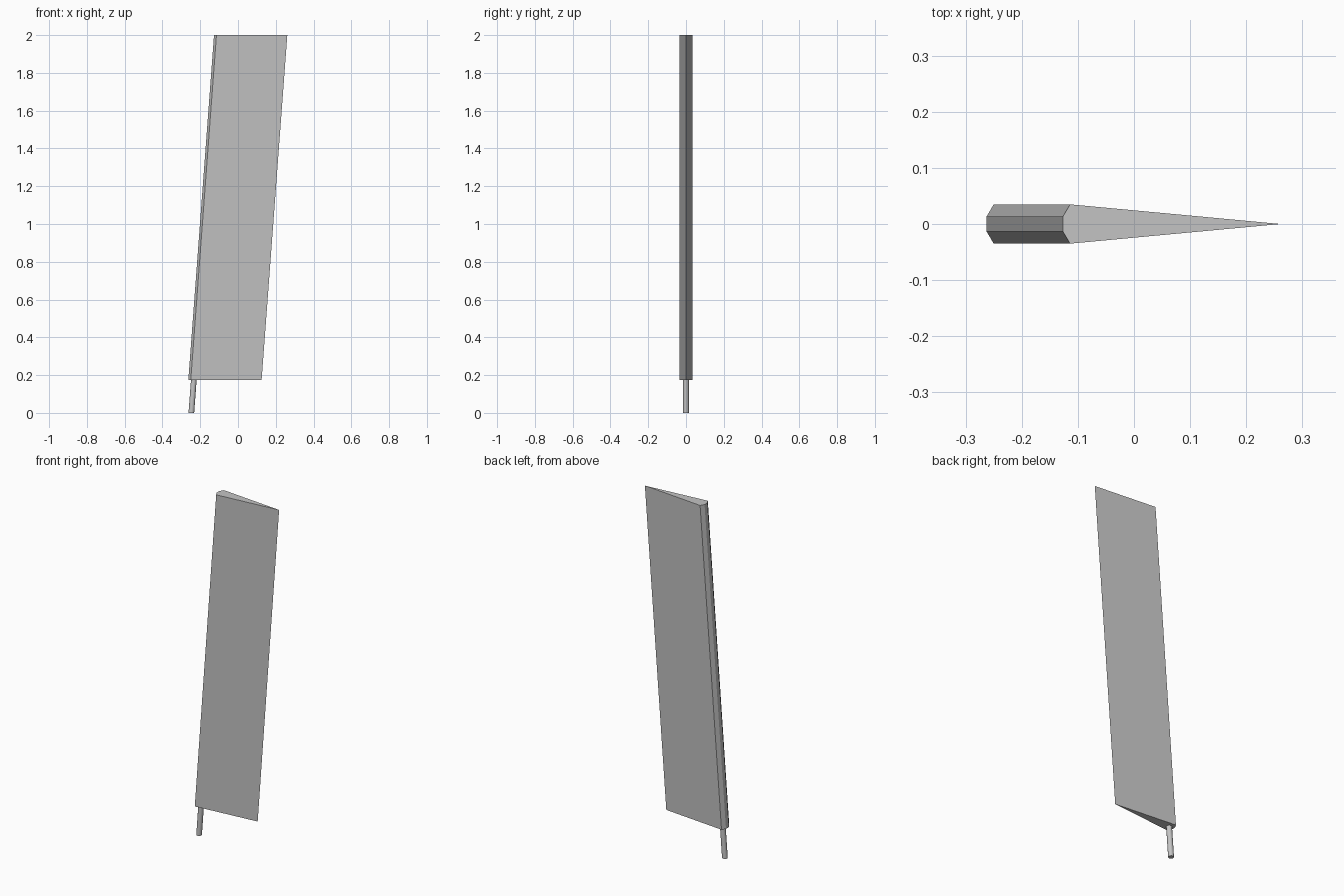
import bpy, bmesh, math

cube = bpy.data.objects.get("Cube")
if cube:
    bpy.data.objects.remove(cube, do_unlink=True)

grey = bpy.data.materials.new("plain_grey")
grey.use_nodes = True
colour = (0.55, 0.55, 0.55, 1)
grey.diffuse_color = colour
grey.node_tree.nodes["Principled BSDF"].inputs["Base Color"].default_value = colour

SWEEP = 0.136 / 1.825  # sideways lean per unit of height


def leaning_prism(name, outline, bottom, top):
    """Extrude a flat outline (given at z = 0) along the swept axis."""
    bm = bmesh.new()
    rings = [[bm.verts.new((x + SWEEP * z, y, z)) for x, y in outline]
             for z in (bottom, top)]
    bm.faces.new(rings[0][::-1])
    bm.faces.new(rings[1])
    n = len(outline)
    for i in range(n):
        j = (i + 1) % n
        bm.faces.new((rings[0][i], rings[0][j], rings[1][j], rings[1][i]))
    bmesh.ops.recalc_face_normals(bm, faces=bm.faces)
    mesh = bpy.data.meshes.new(name)
    bm.to_mesh(mesh)
    bm.free()
    mesh.materials.append(grey)
    obj = bpy.data.objects.new(name, mesh)
    bpy.context.collection.objects.link(obj)
    bpy.ops.object.select_all(action="DESELECT")
    obj.select_set(True)
    bpy.context.view_layer.objects.active = obj
    bpy.ops.object.shade_smooth_by_angle(angle=math.radians(30))
    return obj


# Blade: blunt chamfered leading edge tapering to a sharp trailing edge
half = [(-0.276, 0.013), (-0.263, 0.035)]
outline = [(x, -y) for x, y in half] + [(0.112, 0)] + half[::-1]
leaning_prism("rudder_blade", outline, 0.175, 2.0)

# Post: slim round shaft below the leading edge
circle = [(-0.247 + 0.015 * math.cos(a), 0.015 * math.sin(a))
          for a in (math.tau * i / 16 for i in range(16))]
leaning_prism("rudder_post", circle, 0, 0.19)
